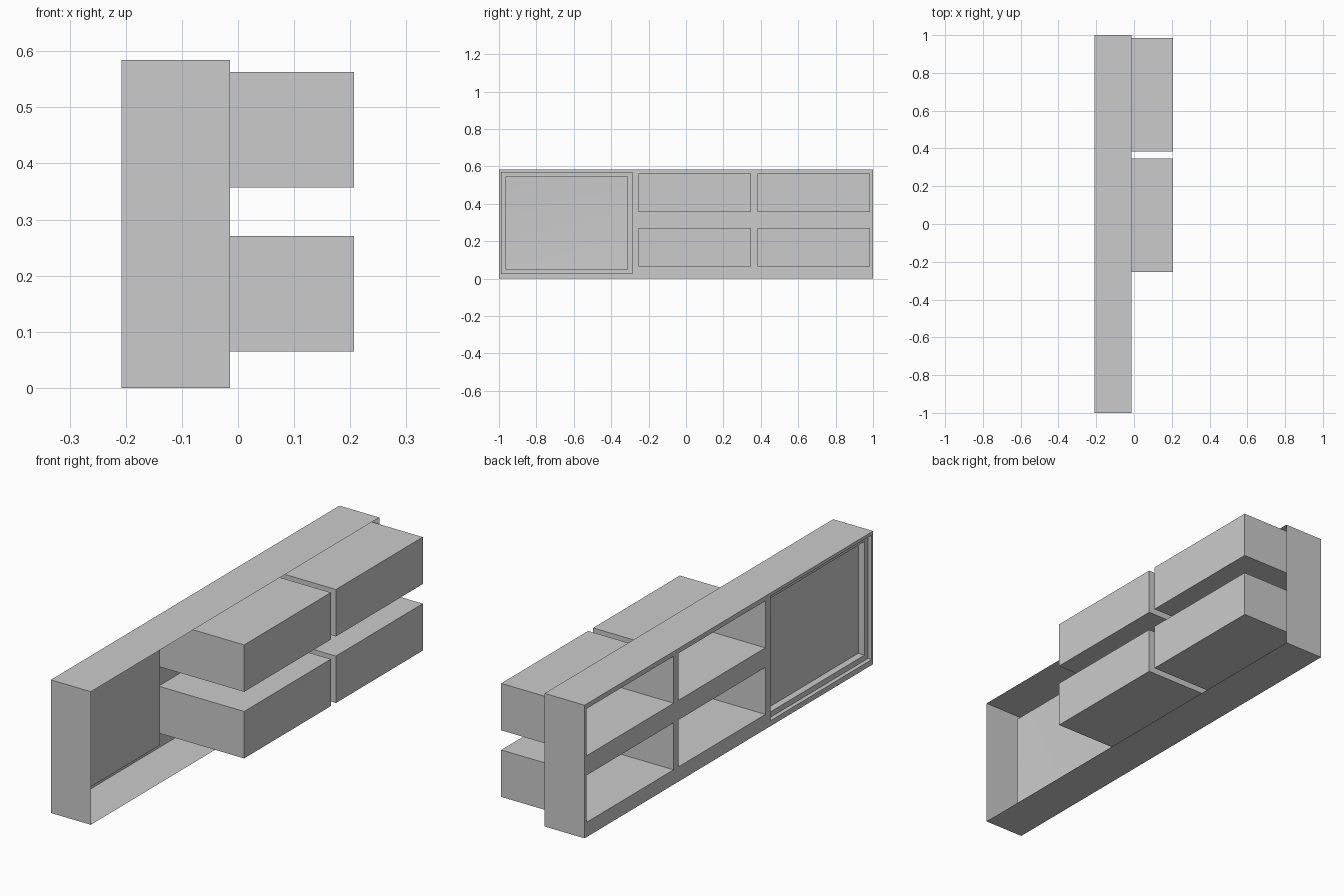
import bpy, bmesh

if "Cube" in bpy.data.objects:
    bpy.data.objects.remove(bpy.data.objects["Cube"])

BACK, FRONT, POCKET = -0.208, -0.014, 0.207   # x of back plate, rim edge, pocket faces
FULL = (-1.0, 1.0, 0.0, 0.584)                # rectangles are y0, y1, z0, z1
SCREEN = (-0.99, -0.287, 0.024, 0.57)
POCKETS = [(y0, y1, z0, z1)
           for z0, z1 in ((0.065, 0.271), (0.357, 0.563))
           for y0, y1 in ((-0.253, 0.348), (0.383, 0.985))]


def finish(name, bm):
    mesh = bpy.data.meshes.new(name)
    bm.to_mesh(mesh)
    bm.free()
    obj = bpy.data.objects.new(name, mesh)
    bpy.context.collection.objects.link(obj)
    return obj


def inset(r, d):
    return (r[0] + d, r[1] - d, r[2] + d, r[3] - d)


def loft(bm, loops, cap):
    """Join rectangles placed along x; optionally close the last one."""
    rings = [[bm.verts.new((x, y, z)) for y, z in
              ((r[0], r[2]), (r[1], r[2]), (r[1], r[3]), (r[0], r[3]))]
             for x, r in loops]
    for a, b in zip(rings, rings[1:]):
        for i in range(4):
            j = (i + 1) % 4
            bm.faces.new((a[i], a[j], b[j], b[i]))
    if cap:
        bm.faces.new(rings[-1])


# Thin outer rim, open toward +x, with a back plate pierced by the openings
bm = bmesh.new()
loft(bm, [(BACK, FULL), (FRONT, FULL)], False)
holes = POCKETS + [SCREEN]
ys = sorted({v for r in holes + [FULL] for v in r[:2]})
zs = sorted({v for r in holes + [FULL] for v in r[2:]})
grid = {(y, z): bm.verts.new((BACK, y, z)) for y in ys for z in zs}
for ya, yb in zip(ys, ys[1:]):
    for za, zb in zip(zs, zs[1:]):
        cy, cz = (ya + yb) / 2, (za + zb) / 2
        if not any(r[0] < cy < r[1] and r[2] < cz < r[3] for r in holes):
            bm.faces.new([grid[k] for k in ((ya, za), (ya, zb), (yb, zb), (yb, za))])
bmesh.ops.delete(bm, geom=[v for v in bm.verts if not v.link_faces], context='VERTS')
bmesh.ops.remove_doubles(bm, verts=bm.verts, dist=1e-5)
finish("cabinet_shell", bm)

# Four hollow pockets, open at the back
for i, r in enumerate(POCKETS):
    bm = bmesh.new()
    loft(bm, [(BACK, r), (POCKET, r)], True)
    finish(f"pocket_{i + 1}", bm)

# Stepped recess with a softly dished panel
inner = inset(SCREEN, 0.024)
bm = bmesh.new()
loft(bm, [(BACK, SCREEN), (-0.19, SCREEN), (-0.19, inner), (-0.16, inner),
          (-0.162, inset(inner, 0.03))], True)
panel = finish("recessed_panel", bm)
bpy.context.view_layer.objects.active = panel
panel.select_set(True)
bpy.ops.object.shade_smooth_by_angle(angle=0.52)
